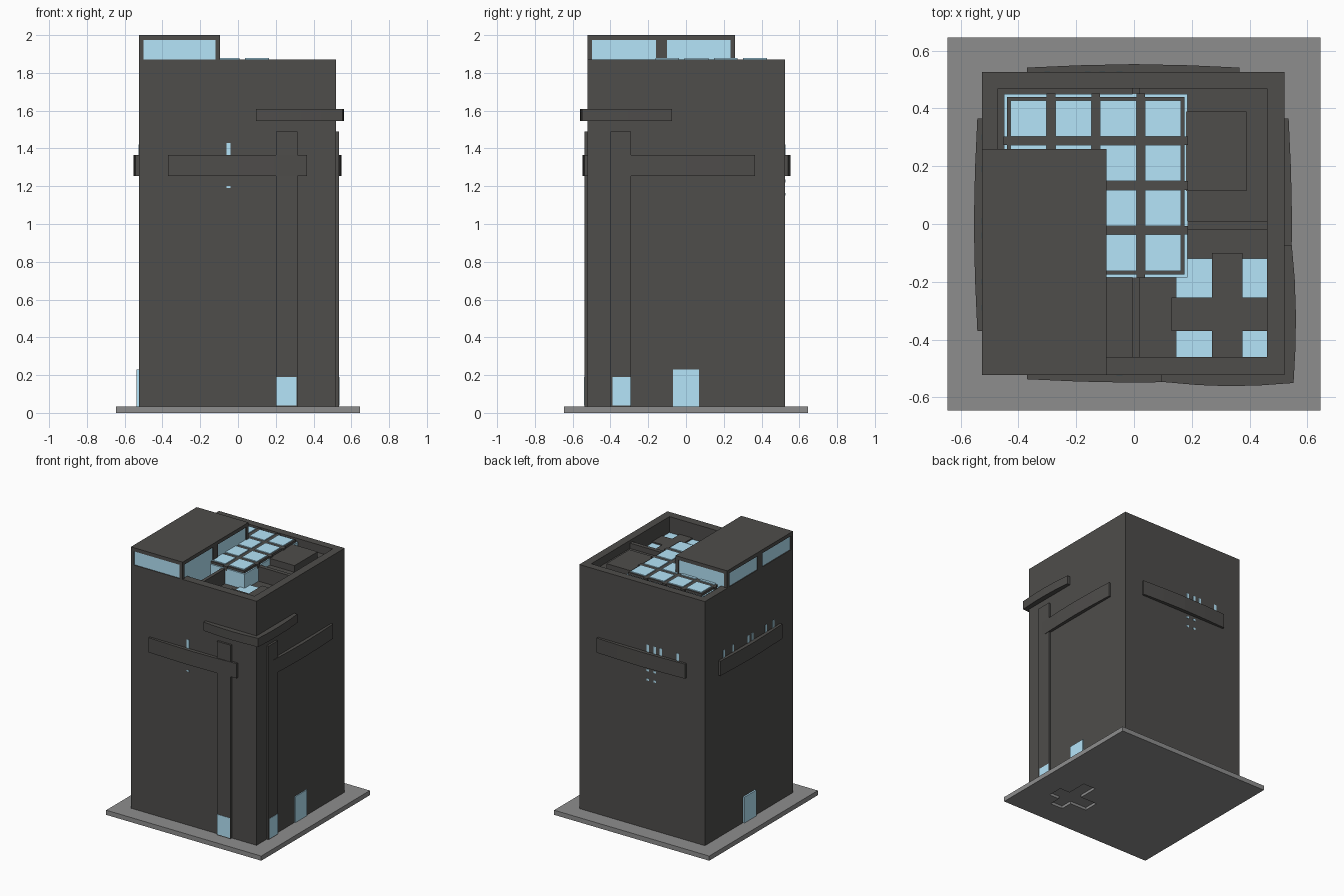
import bpy, bmesh
from mathutils import Vector

if "Cube" in bpy.data.objects:
    bpy.data.objects.remove(bpy.data.objects["Cube"])


def material(name, rgb):
    m = bpy.data.materials.new(name)
    m.diffuse_color = (*rgb, 1)
    m.use_nodes = True
    m.node_tree.nodes["Principled BSDF"].inputs["Base Color"].default_value = m.diffuse_color
    return m


DARK = material("dark_cladding", (0.077, 0.074, 0.070))
GLASS = material("pale_glass", (0.46, 0.78, 0.95))
PAVING = material("paving", (0.27, 0.27, 0.27))


def finish(name, bm, mat):
    bmesh.ops.recalc_face_normals(bm, faces=bm.faces)
    me = bpy.data.meshes.new(name)
    bm.to_mesh(me)
    bm.free()
    me.materials.append(mat)
    ob = bpy.data.objects.new(name, me)
    bpy.context.collection.objects.link(ob)
    return ob


def add_box(bm, x0, x1, y0, y1, z0, z1):
    vs = bmesh.ops.create_cube(bm, size=1)["verts"]
    for v in vs:
        v.co = Vector(((x0 + x1) / 2 + v.co.x * (x1 - x0),
                       (y0 + y1) / 2 + v.co.y * (y1 - y0),
                       (z0 + z1) / 2 + v.co.z * (z1 - z0)))


def boxes(name, mat, *dims):
    bm = bmesh.new()
    for d in dims:
        add_box(bm, *d)
    return finish(name, bm, mat)


def prism(name, mat, outline, z0, z1):
    bm = bmesh.new()
    f = bm.faces.new([bm.verts.new((x, y, z0)) for x, y in outline])
    ext = bmesh.ops.extrude_face_region(bm, geom=[f])["geom"]
    for v in ext:
        if isinstance(v, bmesh.types.BMVert):
            v.co.z = z1
    return finish(name, bm, mat)


def cut(target, cutter):
    mod = target.modifiers.new("cut", "BOOLEAN")
    mod.operation, mod.object = "DIFFERENCE", cutter
    cutter.hide_render = True
    cutter.hide_set(True)


FLOOR = 1.74


# Cross-shaped outline shared by the light well and the plate recess
CROSS = [(0.13, -0.37), (0.27, -0.37), (0.27, -0.46), (0.375, -0.46), (0.375, -0.37),
         (0.46, -0.37), (0.46, -0.255), (0.375, -0.255), (0.375, -0.10),
         (0.27, -0.10), (0.27, -0.255), (0.13, -0.255)]

# Ground plate with a shallow cross recess underneath
base = boxes("base_plate", PAVING, (-0.645, 0.645, -0.645, 0.645, 0, 0.035))
cut(base, prism("plate_cutter", PAVING, CROSS, -0.02, 0.02))

# Tower with sunken roof behind a parapet
tower = boxes("tower_body", DARK, (-0.525, 0.52, -0.522, 0.525, 0.03, 1.87))
cut(tower, boxes("roof_cutter", DARK, (-0.47, 0.46, -0.46, 0.468, FLOOR, 2.1)))

# Dividing walls, raised deck and plant slab on the sunken roof
boxes("roof_dividers", DARK,
      (-0.005, 0.02, -0.462, 0.469, FLOOR - 0.01, 1.852),
      (0.02, 0.462, -0.02, 0.01, FLOOR - 0.01, 1.85))
boxes("roof_deck", DARK, (0.02, 0.462, 0.01, 0.469, FLOOR - 0.01, 1.81))
boxes("roof_plant_slab", DARK, (0.18, 0.39, 0.115, 0.39, 1.80, 1.86))

# Light well: glazed square with a dark cross over it
boxes("light_well_glass", GLASS, (0.145, 0.46, -0.46, -0.12, FLOOR - 0.01, 1.75))
prism("light_well_cross", DARK, CROSS, FLOOR - 0.01, 1.76)

# Roof penthouse: corner posts, side mullions, roof slab, glazing
X0, X1, Y0, Y1 = -0.525, -0.095, -0.522, 0.26
parts = [(X0, X1, Y0, Y1, 1.973, 2.0)]
for a, b in ((X0, X0 + 0.025), (X1 - 0.025, X1)):
    z = FLOOR if b == X1 else 1.87
    for c, d in ((Y0, Y0 + 0.025), (-0.16, -0.10), (Y1 - 0.025, Y1)):
        parts.append((a, b, c, d, z + 0.0, 1.975))
boxes("penthouse_frame", DARK, *parts)
boxes("penthouse_glass", GLASS,
      (X0 + 0.006, X1 - 0.006, Y0 + 0.006, Y1 - 0.006, FLOOR, 1.974))

# Gridded atrium skylight
boxes("skylight_glass", GLASS, (-0.45, 0.185, -0.185, 0.45, FLOOR, 1.855))
lo_x, lo_y, step = -0.44, -0.175, 0.155
bars = []
for i in range(5):
    w0, w1 = (0, 0.012) if i == 0 else ((-0.017, -0.005) if i == 4 else (-0.017, 0.013))
    ext = 0.011 if 0 < i < 4 else 0
    x, y = lo_x + i * step, lo_y + i * step
    end = 4 * step - 0.005 + ext
    bars.append((x + w0, x + w1, lo_y - ext, lo_y + end, 1.84, 1.872))
    bars.append((lo_x - ext, lo_x + end, y + w0, y + w1, 1.84, 1.872))
boxes("skylight_bars", DARK, *bars)
boxes("skylight_panes", GLASS, *[
    (lo_x + i * step + 0.013, lo_x + (i + 1) * step - 0.017,
     lo_y + j * step + 0.013, lo_y + (j + 1) * step - 0.017, 1.86, 1.878)
    for i in range(4) for j in range(4)])


# Gently bowed horizontal bands on the four sides
def bow(side):
    pts = [(-0.37, 0.51), (-0.37, 0.541), (-0.19, 0.549), (0, 0.553),
           (0.19, 0.549), (0.365, 0.541), (0.365, 0.51)]
    turn = {"back": lambda u, d: (u, d), "front": lambda u, d: (u, 0.004 - d),
            "right": lambda u, d: (d - 0.006, u), "left": lambda u, d: (-d - 0.001, u)}
    return [turn[side](u, d) for u, d in pts]


for side in ("front", "back", "left", "right"):
    prism(side + "_band", DARK, bow(side), 1.255, 1.365)

# Upper band wrapping the front right corner
prism("corner_band", DARK,
      [(0.095, -0.51), (0.095, -0.546), (0.22, -0.557), (0.33, -0.561), (0.44, -0.558),
       (0.552, -0.55), (0.559, -0.42), (0.560, -0.31), (0.556, -0.19),
       (0.546, -0.075), (0.51, -0.075), (0.51, -0.51)], 1.545, 1.61)

# Vertical fins with glazed entrances at their feet
boxes("vertical_fins", DARK,
      (0.20, 0.315, -0.537, -0.51, 0.035, 1.49),
      (0.51, 0.535, -0.40, -0.29, 0.035, 1.49))
boxes("fin_doors", GLASS,
      (0.203, 0.31, -0.539, -0.51, 0.04, 0.19),
      (0.51, 0.537, -0.39, -0.293, 0.04, 0.19))
boxes("side_doors", GLASS,
      (0.51, 0.527, -0.07, 0.07, 0.035, 0.23),
      (-0.537, -0.51, -0.07, 0.07, 0.035, 0.23))

# Narrow slot windows just above the bands
slots = [(-0.06, -0.04, -0.524, -0.51, 1.365, 1.43),
         (-0.06, -0.04, -0.524, -0.51, 1.19, 1.20)]
for x in (-0.05, -0.11, -0.16, -0.30):
    slots.append((x - 0.01, x + 0.01, 0.51, 0.527, 1.365, 1.42))
for x in (-0.05, -0.11):
    for z in (1.15, 1.22):
        slots.append((x - 0.01, x + 0.01, 0.51, 0.527, z, z + 0.015))
for y in (0.30, 0.19, 0.01, -0.04, -0.20, -0.29):
    slots.append((-0.527, -0.51, y - 0.01, y + 0.01, 1.365, 1.42))
boxes("slot_windows", GLASS, *slots)
